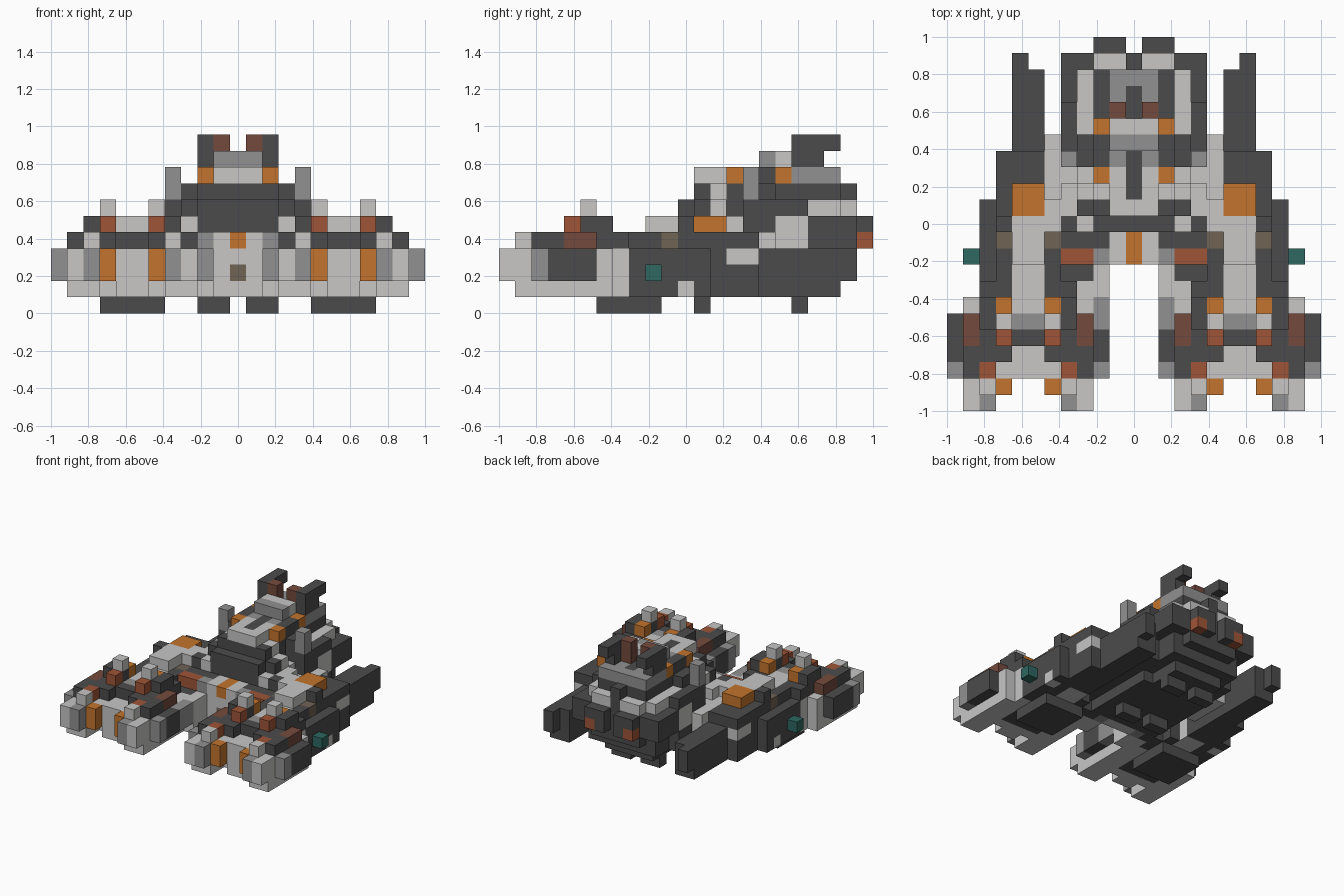
import bpy
import bmesh
from mathutils import Vector

default = bpy.data.objects.get("Cube")
if default:
    bpy.data.objects.remove(default)

UNIT = 2 / 23


def material(name, code):
    """One flat colour given as a display hex code."""
    parts = [int(code[i:i + 2], 16) / 255 for i in range(0, 6, 2)]
    rgb = [((c + 0.055) / 1.055) ** 2.4 for c in parts]
    mat = bpy.data.materials.new(name)
    mat.use_nodes = True
    mat.diffuse_color = (*rgb, 1)
    mat.node_tree.nodes["Principled BSDF"].inputs["Base Color"].default_value = (*rgb, 1)
    return mat


light = material("light_grey", "c8c7c6")
grey = material("mid_grey", "919191")
dark = material("dark_grey", "4b4b4b")
orange = material("orange", "c3742d")
rust = material("rust_red", "9f5537")
maroon = material("maroon", "754a3d")
brown = material("brown", "716355")
teal = material("teal", "2e6761")

cells = {}


def span(r):
    return range(r, r + 1) if isinstance(r, int) else range(r[0], r[1] + 1)


def block(part, colour, across, along, up):
    """Fill a block on both sides; across counts outward from the middle."""
    for m in span(across):
        for j in span(along):
            for k in span(up):
                for s in (m, -m):
                    cells[s, j, k] = (part, colour)


def pod(part, colour, out, along, up):
    """Fill a block on both flanks of each pod's own centre line."""
    for c in span(out):
        block(part, colour, 6 - c, along, up)
        block(part, colour, 7 + c, along, up)


# Central hull, stepping in towards the belly and tail
block("hull", dark, (0, 2), (9, 19), 1)
block("hull", dark, 3, (9, 16), 1)
block("hull", dark, (0, 3), (9, 20), (2, 4))
block("hull", dark, 4, (10, 18), (2, 4))
block("hull", dark, (0, 2), 21, (3, 4))
block("hull", dark, (3, 4), (19, 21), 4)
block("hull", dark, (0, 3), (12, 21), 5)
block("hull", light, (0, 1), 9, (1, 4))
block("hull", grey, 2, 9, (1, 4))
block("hull", light, 1, 10, 4)
block("nose_stripe", orange, 0, (9, 10), 4)
block("nose_light", brown, 0, 9, 2)
block("shoulder_panel", rust, (3, 4), 9, (3, 4))
block("hull_foot", dark, (1, 2), 12, 0)
block("hull_foot", dark, (1, 2), 18, 0)

# Hull flanks
block("flank", light, (3, 5), (11, 12), (3, 5))
block("flank", dark, 4, 11, 5)
block("flank", light, 5, (13, 16), (2, 4))
block("flank", light, 4, (13, 18), 4)
block("flank", light, (3, 4), 13, 5)
block("flank", light, 3, 14, 5)
block("flank", dark, 4, (15, 16), 5)
block("flank", light, 4, (17, 18), 5)
block("flank", dark, 4, (15, 18), 6)
block("flank", dark, 4, (19, 21), 5)

# Upper deck and cabin
block("upper_deck", dark, (0, 2), (11, 20), (5, 6))
block("upper_deck", dark, 3, 12, 6)
block("upper_deck", light, 3, 13, 6)
block("upper_deck", dark, 3, (15, 16), (6, 7))
block("upper_deck", light, 3, (17, 20), 6)
block("upper_deck", dark, (0, 2), (12, 20), 7)
block("upper_deck", light, 2, 13, 7)
block("upper_deck", light, (1, 2), 21, 6)
block("upper_deck", dark, 0, 21, (6, 7))
block("cabin", light, (0, 1), (12, 14), 8)
block("cabin", dark, 0, (13, 14), 8)
block("cabin", grey, (0, 2), (15, 20), 8)
block("cabin", dark, 0, 15, 8)
block("cabin", dark, 2, (15, 16), 8)
block("cabin", dark, 0, (18, 19), 8)
block("cabin_light", orange, 2, 14, 8)
block("cabin_light", orange, 2, 17, 8)
block("cabin_roof", grey, (0, 1), 16, 9)
block("cabin_roof", light, (0, 1), 17, 9)

# Horns, posts and rear vents
block("horn", dark, 2, (18, 19), 9)
block("horn", dark, 2, (18, 20), 10)
block("horn_tip", maroon, 1, 18, (9, 10))
block("antenna_post", grey, 4, 15, (7, 8))
block("rear_vent", dark, (1, 2), 22, (4, 5))
block("rear_vent", rust, 2, 22, 4)

# Pod core
pod("pod_core", light, 0, (2, 3), (1, 3))
pod("pod_core", dark, 0, 4, (1, 4))
pod("pod_core", grey, 0, 5, (1, 4))
pod("pod_core", light, 0, (6, 8), (1, 4))
pod("pod_core", light, 0, (9, 11), (1, 5))
pod("pod_sole", dark, (0, 1), (6, 9), 0)

# Pod ribs beside the core
pod("pod_rib", light, 1, 2, (2, 3))
pod("pod_lamp", orange, 1, 1, (2, 3))
pod("pod_rib", light, 1, 3, 1)
pod("pod_rib", dark, 1, 3, (2, 4))
pod("pod_rib", dark, 1, (4, 9), (1, 4))
pod("pod_rib", rust, 1, 4, 5)
pod("pod_rib", dark, 1, 5, 5)
pod("pod_stud", light, 1, 5, 6)
pod("pod_stud", orange, 1, 6, 5)
pod("pod_rib", dark, 1, 10, (1, 3))
pod("pod_rib", brown, 1, 10, 4)

# Pod cheeks and toes
pod("pod_toe", grey, 2, 0, (2, 3))
pod("pod_toe", light, 3, 0, (2, 3))
pod("pod_toe", light, (2, 3), 1, (1, 3))
pod("pod_toe", light, 2, 1, 4)
pod("pod_cheek", light, (2, 3), (2, 6), (1, 3))
pod("pod_cheek", rust, 2, 2, 4)
pod("pod_cheek", dark, 2, (3, 7), 4)
pod("pod_cheek", light, 2, 7, (1, 3))
pod("pod_cheek", dark, 2, (5, 6), 5)
pod("pod_cheek", dark, 3, (2, 3), 4)
pod("pod_cheek", maroon, 3, (4, 5), 4)
pod("pod_plate", grey, 4, 2, (2, 3))
pod("pod_plate", dark, 4, (3, 5), (2, 3))

# Inner legs joining pods to hull
block("inner_leg", grey, 2, (5, 6), (2, 3))
block("inner_leg", light, (2, 3), (7, 8), (1, 3))
block("inner_leg", dark, 3, 8, 3)
block("inner_leg", dark, 4, (8, 9), (1, 3))

# Outer skirts, rear beams and side lamps
block("skirt", dark, 9, (8, 12), (1, 3))
block("skirt", dark, 8, (11, 15), (1, 4))
block("skirt", dark, 8, 11, 5)
block("skirt", light, 8, (14, 15), 3)
block("skirt", light, 9, 11, 1)
block("rear_beam", dark, (6, 7), (12, 15), (1, 4))
block("rear_beam", dark, (6, 7), (16, 20), (1, 3))
block("rear_beam", dark, 7, 21, (2, 3))
block("beam_hatch", orange, (6, 7), (12, 13), 5)
block("side_lamp", teal, 10, 9, 2)

# Build every part from its exposed cell faces
axes = [Vector(v) for v in ((1, 0, 0), (0, 1, 0), (0, 0, 1))]
for part in sorted({p for p, _ in cells.values()}):
    bm = bmesh.new()
    mats = []
    for (m, j, k), (owner, colour) in cells.items():
        if owner != part:
            continue
        if colour not in mats:
            mats.append(colour)
        centre = Vector((m, j - 11, k + 0.5))
        for a in range(3):
            n, u, v = axes[a], axes[(a + 1) % 3], axes[(a + 2) % 3]
            for s in (1, -1):
                near = (Vector((m, j, k)) + s * n).to_tuple()
                if tuple(int(c) for c in near) in cells:
                    continue
                ring = [(-1, -1), (1, -1), (1, 1), (-1, 1)][::s]
                verts = [bm.verts.new((centre + (s * n + p * u + q * v) / 2) * UNIT)
                         for p, q in ring]
                bm.faces.new(verts).material_index = mats.index(colour)
    bmesh.ops.remove_doubles(bm, verts=bm.verts, dist=UNIT / 100)
    bmesh.ops.dissolve_limit(bm, angle_limit=0.01, verts=bm.verts, edges=bm.edges,
                             delimit={'MATERIAL'})
    mesh = bpy.data.meshes.new(part)
    bm.to_mesh(mesh)
    bm.free()
    for mat in mats:
        mesh.materials.append(mat)
    bpy.context.collection.objects.link(bpy.data.objects.new(part, mesh))
